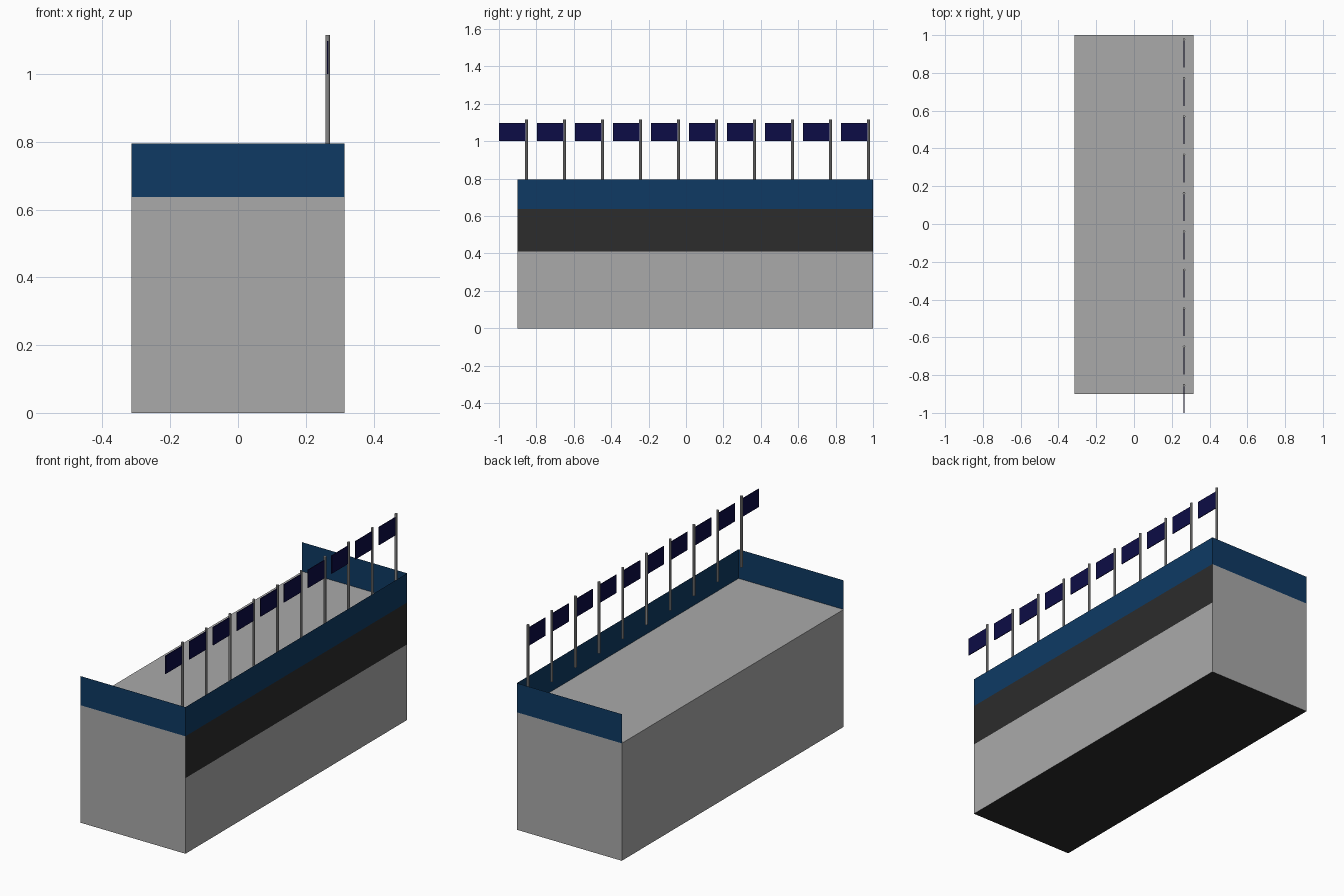
import bpy
import bmesh

if "Cube" in bpy.data.objects:
    bpy.data.objects.remove(bpy.data.objects["Cube"], do_unlink=True)


def material(name, rgb):
    m = bpy.data.materials.new(name)
    m.use_nodes = True
    m.diffuse_color = (*rgb, 1)
    m.node_tree.nodes["Principled BSDF"].inputs["Base Color"].default_value = (*rgb, 1)
    return m


grey = material("concrete grey", (0.4, 0.4, 0.4))
dark = material("charcoal", (0.025, 0.025, 0.025))
blue = material("fascia blue", (0.0044, 0.042, 0.127))
navy = material("flag navy", (0.0037, 0.0037, 0.061))

HALF_X, FRONT, BACK = 0.315, -0.9, 1.0
BAND, ROOF, RIM = 0.41, 0.637, 0.795
POLE_X, POLE_R, POLE_BASE, POLE_TOP = 0.265, 0.007, 0.73, 1.116
FLAG_LOW, FLAG_HIGH = 1.0, 1.098


def finish(name, bm, *mats):
    mesh = bpy.data.meshes.new(name)
    bm.to_mesh(mesh)
    bm.free()
    for m in mats:
        mesh.materials.append(m)
    ob = bpy.data.objects.new(name, mesh)
    bpy.context.collection.objects.link(ob)
    return ob


def box(lo, hi):
    bm = bmesh.new()
    bmesh.ops.create_cube(bm, size=1)
    for v in bm.verts:
        for i in range(3):
            v.co[i] = hi[i] if v.co[i] > 0 else lo[i]
    return bm


# Main block: charcoal band on the upper left side, charcoal underside
bm = box((-HALF_X, FRONT, 0), (HALF_X, BACK, ROOF))
bmesh.ops.bisect_plane(bm, geom=bm.verts[:] + bm.edges[:] + bm.faces[:],
                       plane_co=(0, 0, BAND), plane_no=(0, 0, 1))
bm.normal_update()
for f in bm.faces:
    on_band = f.normal.x > 0.9 and f.calc_center_median().z > BAND
    f.material_index = int(on_band or f.normal.z < -0.9)
finish("building_block", bm, grey, dark)

# Thin fascia standing on three roof edges, open on the fourth
bm = bmesh.new()
outline = [(-HALF_X, FRONT), (HALF_X, FRONT), (HALF_X, BACK), (-HALF_X, BACK)]
low = [bm.verts.new((x, y, ROOF)) for x, y in outline]
high = [bm.verts.new((x, y, RIM)) for x, y in outline]
for i in range(3):
    bm.faces.new((low[i], low[i + 1], high[i + 1], high[i]))
finish("roof_fascia", bm, blue)

# Row of poles, each with a flag
for i in range(10):
    y = -0.853 + i * 0.2032
    bm = bmesh.new()
    bmesh.ops.create_cone(bm, cap_ends=True, segments=8, radius1=POLE_R,
                          radius2=POLE_R, depth=POLE_TOP - POLE_BASE)
    pole = finish(f"flag_pole_{i + 1}", bm, grey)
    pole.location = (POLE_X, y, (POLE_BASE + POLE_TOP) / 2)
    finish(f"flag_{i + 1}", box((POLE_X - 0.002, y - 0.147, FLAG_LOW),
                                (POLE_X + 0.002, y, FLAG_HIGH)), navy)
